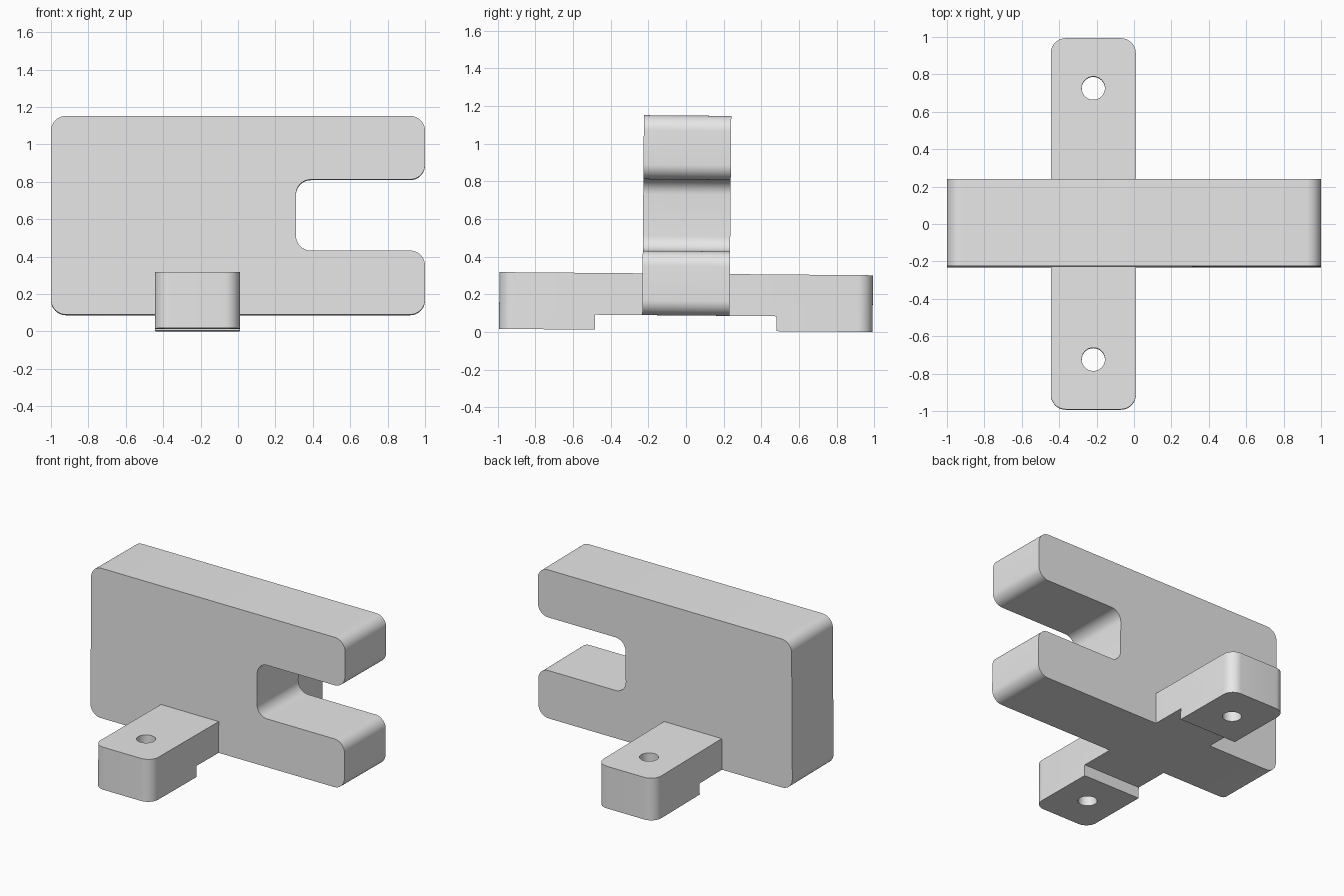
import bpy, bmesh, math
from mathutils import Matrix, Vector

old = bpy.data.objects.get("Cube")
if old:
    bpy.data.objects.remove(old, do_unlink=True)

grey = bpy.data.materials.new("plain_grey")
grey.use_nodes = True
grey.diffuse_color = (0.8, 0.8, 0.8, 1)
grey.node_tree.nodes["Principled BSDF"].inputs["Base Color"].default_value = (0.8, 0.8, 0.8, 1)

R = 0.08          # fillet radius
FLOOR = 0.088     # underside of the plate and of the bar between its feet
TILT = -0.0085    # slight lean about the x axis


def fillet(corners, radius, steps=10):
    """Round the right-angled corners flagged True."""
    out = []
    for i, (x, y, rounded) in enumerate(corners):
        p = Vector((x, y))
        if not rounded:
            out.append(p)
            continue
        d1 = (Vector(corners[i - 1][:2]) - p).normalized()
        d2 = (Vector(corners[(i + 1) % len(corners)][:2]) - p).normalized()
        centre = p + radius * (d1 + d2)
        for k in range(steps + 1):
            t = math.pi / 2 * k / steps
            out.append(centre - radius * (d1 * math.sin(t) + d2 * math.cos(t)))
    return out


def prism(name, outline, low, high, upright=False):
    """Extrude an outline along z, or along y when upright."""
    bm = bmesh.new()
    place = (lambda p, h: (p.x, h, p.y)) if upright else (lambda p, h: (p.x, p.y, h))
    face = bm.faces.new([bm.verts.new(place(p, low)) for p in outline])
    new = bmesh.ops.extrude_face_region(bm, geom=[face])["geom"]
    shift = Vector(place(Vector((0, 0)), high - low))
    bmesh.ops.translate(bm, vec=shift, verts=[v for v in new if isinstance(v, bmesh.types.BMVert)])
    bmesh.ops.recalc_face_normals(bm, faces=bm.faces)
    mesh = bpy.data.meshes.new(name)
    bm.to_mesh(mesh)
    bm.free()
    mesh.materials.append(grey)
    obj = bpy.data.objects.new(name, mesh)
    bpy.context.collection.objects.link(obj)
    return obj


def combine(target, other, operation):
    """Apply a boolean and discard the helper."""
    mod = target.modifiers.new("combine", "BOOLEAN")
    mod.operation, mod.solver, mod.object = operation, "EXACT", other
    bpy.ops.object.select_all(action="DESELECT")
    bpy.context.view_layer.objects.active = target
    target.select_set(True)
    bpy.ops.object.modifier_apply(modifier=mod.name)
    bpy.data.objects.remove(other, do_unlink=True)


# Upright plate with an open slot on its left side
plate = prism("slotted_bracket", fillet([
    (-1, FLOOR, True), (1, FLOOR, True), (1, 0.43, True), (0.31, 0.43, True),
    (0.31, 0.81, True), (1, 0.81, True), (1, 1.15, True), (-1, 1.15, True)], R),
    -0.232, 0.232, upright=True)

# Mounting bar crossing under the plate
x0, x1, end = -0.445, 0.01, 0.992
bar = prism("mounting_bar", fillet([
    (x0, -end, True), (x1, -end, True), (x1, end, True), (x0, end, True)], R), 0.0085, 0.31)

# Relief between the two feet
relief = prism("relief_cutter", fillet([
    (-0.7, -0.482, False), (0.3, -0.482, False), (0.3, 0.482, False), (-0.7, 0.482, False)], R),
    -0.2, FLOOR)
combine(bar, relief, "DIFFERENCE")

# Screw hole through each foot
for side in (-1, 1):
    circle = [Vector(((x0 + x1) / 2 + 0.062 * math.cos(a), side * 0.725 + 0.062 * math.sin(a)))
              for a in (math.tau * k / 40 for k in range(40))]
    combine(bar, prism("hole_cutter", circle, -0.2, 0.6), "DIFFERENCE")

combine(plate, bar, "UNION")

# Lean the finished part and smooth its rounded corners
pivot = Matrix.Translation((0, 0, 0.15))
plate.data.transform(pivot @ Matrix.Rotation(TILT, 4, "X") @ pivot.inverted())
bpy.ops.object.select_all(action="DESELECT")
plate.select_set(True)
bpy.context.view_layer.objects.active = plate
bpy.ops.object.shade_smooth_by_angle(angle=math.radians(30))
